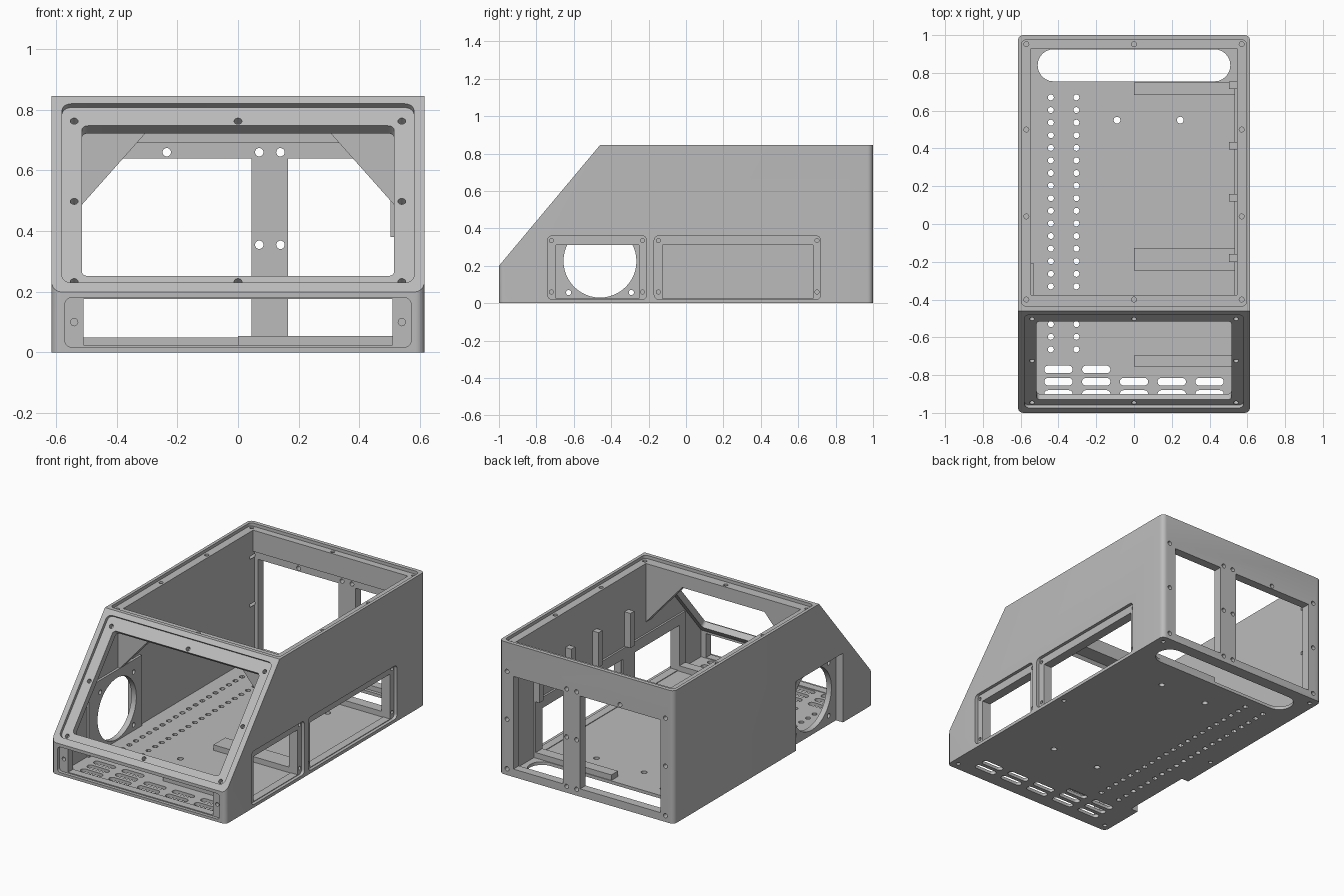
import bpy, bmesh, math
from mathutils import Matrix

if "Cube" in bpy.data.objects:
    bpy.data.objects.remove(bpy.data.objects["Cube"], do_unlink=True)

gray = bpy.data.materials.new("plain_gray")
gray.use_nodes = True
COLOR = (0.5, 0.5, 0.5, 1)
gray.diffuse_color = COLOR
gray.node_tree.nodes["Principled BSDF"].inputs["Base Color"].default_value = COLOR

# Working planes: local z is the direction of extrusion
PLAN = Matrix.Identity(4)
FRONT = Matrix.Rotation(math.radians(90), 4, 'X')                     # (x, z), depth = -y
SIDE = Matrix(((0, 0, 1, 0), (1, 0, 0, 0), (0, 1, 0, 0), (0, 0, 0, 1)))  # (y, z), depth = x
SLOPE = Matrix.Translation((0, -0.73, 0.5225)) @ Matrix.Rotation(math.atan2(0.645, 0.54), 4, 'X')


def rect(x0, x1, y0, y1, r=0.0, seg=6):
    """Rectangle outline with optional rounded corners."""
    if r == 0:
        return [(x0, y0), (x1, y0), (x1, y1), (x0, y1)]
    pts = []
    corners = [(x1 - r, y1 - r), (x0 + r, y1 - r), (x0 + r, y0 + r), (x1 - r, y0 + r)]
    for q, (cx, cy) in enumerate(corners):
        for i in range(seg + 1):
            a = math.pi / 2 * (q + i / seg)
            pts.append((cx + r * math.cos(a), cy + r * math.sin(a)))
    return pts


def disc(x, y, r, n=16):
    return [(x + r * math.cos(math.tau * i / n), y + r * math.sin(math.tau * i / n)) for i in range(n)]


def prisms(name, items):
    """One object made of extruded outlines: (outline, start, end, plane)."""
    bm = bmesh.new()
    for pts, a, b, plane in items:
        low = [bm.verts.new(plane @ Matrix.Translation((x, y, a)).translation) for x, y in pts]
        high = [bm.verts.new(plane @ Matrix.Translation((x, y, b)).translation) for x, y in pts]
        bm.faces.new(low[::-1])
        bm.faces.new(high)
        n = len(pts)
        for i in range(n):
            j = (i + 1) % n
            bm.faces.new((low[i], low[j], high[j], high[i]))
    bmesh.ops.recalc_face_normals(bm, faces=bm.faces[:])
    mesh = bpy.data.meshes.new(name)
    bm.to_mesh(mesh)
    bm.free()
    mesh.materials.append(gray)
    obj = bpy.data.objects.new(name, mesh)
    bpy.context.scene.collection.objects.link(obj)
    return obj


def activate(obj):
    bpy.ops.object.select_all(action='DESELECT')
    obj.select_set(True)
    bpy.context.view_layer.objects.active = obj


def cut(obj, items):
    cutter = prisms("cutter", items)
    cutter.hide_render = True
    mod = obj.modifiers.new("cut", 'BOOLEAN')
    mod.operation = 'DIFFERENCE'
    mod.solver = 'EXACT'
    mod.object = cutter
    activate(obj)
    bpy.ops.object.modifier_apply(modifier=mod.name)
    bpy.data.objects.remove(cutter, do_unlink=True)


def smooth(obj):
    activate(obj)
    bpy.ops.object.shade_smooth_by_angle(angle=math.radians(30))


# Case body: rounded block with the front corner sliced off, then hollowed
case = prisms("case", [(rect(-0.615, 0.615, -1, 1, 0.03), 0, 0.845, PLAN)])
cut(case, [([(-1.1, 0.0806), (-0.36, 0.9644), (-1.1, 0.9644)], -1, 1, SIDE)])
cavity = [(-0.93, 0.02), (0.945, 0.02), (0.945, 0.69), (0.93, 0.69), (0.93, 0.95),
          (-0.375, 0.95), (-0.375, 0.74), (-0.47, 0.74), (-0.93, 0.19)]
cut(case, [(cavity, -0.545, 0.545, SIDE)])

# Shallow seats for the lids and side covers
cut(case, [
    (rect(-0.595, 0.595, -0.435, 0.975, 0.025), 0.825, 0.95, PLAN),
    (rect(-0.58, 0.58, -0.381, 0.388, 0.03), -0.02, 0.1, SLOPE),
    (rect(-0.57, 0.57, 0.018, 0.18, 0.02), 0.98, 1.1, FRONT),
    (rect(-0.74, -0.21, 0.02, 0.36, 0.025), 0.595, 0.7, SIDE),
    (rect(-0.17, 0.72, 0.02, 0.36, 0.025), 0.595, 0.7, SIDE),
    (rect(-0.70, -0.23, -0.1, 0.44), -0.7, -0.54, SIDE),
])

# Openings through the walls
cut(case, [
    (rect(-0.515, 0.515, -0.336, 0.31, 0.02), -0.12, 0.1, SLOPE),
    (rect(-0.51, 0.51, 0.024, 0.176), 0.9, 1.1, FRONT),
    (rect(-0.52, 0.045, 0.05, 0.64), -1.1, -0.9, FRONT),
    (rect(0.165, 0.515, 0.05, 0.64), -1.1, -0.9, FRONT),
    (rect(-0.695, -0.25, 0.024, 0.31), 0.5, 0.7, SIDE),
    (rect(-0.125, 0.68, 0.024, 0.31), 0.5, 0.7, SIDE),
])

# Floor: long slot, vents, two rows of mounting holes
floor = [(rect(-0.51, 0.51, 0.755, 0.925, 0.084), -0.1, 0.1, PLAN)]
for y, columns in ((-0.77, 2), (-0.835, 5), (-0.9, 5)):
    for i in range(columns):
        x = -0.4 + 0.2 * i
        floor.append((rect(x - 0.075, x + 0.075, y - 0.02, y + 0.02, 0.0199), -0.1, 0.1, PLAN))
for x in (-0.44, -0.305):
    for i in range(21):
        floor.append((disc(x, 0.67 - 0.0667 * i, 0.016, 12), -0.1, 0.1, PLAN))
for x in (-0.09, 0.245):
    for y in (0.55, -0.45):
        floor.append((disc(x, y, 0.018), -0.1, 0.1, PLAN))
cut(case, floor)

# Screw holes around every seat
holes = []
for x in (-0.57, 0, 0.57):
    for y in (-0.4, 0.04, 0.5, 0.952):
        if x or y in (-0.4, 0.952):
            holes.append((disc(x, y, 0.013), 0.77, 0.9, PLAN))
for x in (-0.54, 0, 0.54):
    for v in (-0.36, -0.015, 0.33):
        if x or v != -0.015:
            holes.append((disc(x, v, 0.013), -0.05, 0.1, SLOPE))
for x in (-0.57, 0.57):
    for y in (-0.95, 0.03, 0.95):
        holes.append((disc(x, y, 0.013), -0.1, 0.012, PLAN))
for x in (-0.54, 0.54):
    holes.append((disc(x, 0.1, 0.012), 0.945, 1.1, FRONT))
for x in (-0.555, 0.07, 0.14, 0.56):
    for z in (0.04, 0.355, 0.66):
        holes.append((disc(x, z, 0.014), -1.1, -0.9, FRONT))
holes.append((disc(-0.235, 0.66, 0.014), -1.1, -0.9, FRONT))
for y in (-0.72, -0.232, -0.148, 0.7):
    for z in (0.06, 0.335):
        holes.append((disc(y, z, 0.011), 0.56, 0.7, SIDE))
cut(case, holes)
smooth(case)

# Fan mount set into the side wall
fan = prisms("fan_mount", [(rect(-0.74, -0.21, 0.0, 0.47), -0.565, -0.53, SIDE)])
fan_cuts = [(disc(-0.46, 0.225, 0.195, 48), -0.7, -0.4, SIDE)]
for dy in (-0.168, 0.168):
    for dz in (-0.168, 0.168):
        fan_cuts.append((disc(-0.46 + dy, 0.225 + dz, 0.014), -0.7, -0.4, SIDE))
cut(fan, fan_cuts)
smooth(fan)

# Corner gussets under the front brow
for name, s in (("left_gusset", 1), ("right_gusset", -1)):
    prisms(name, [([(s * 0.55, 0.447), (s * 0.55, 0.76), (s * 0.272, 0.76)], 0.375, 0.43, FRONT)])

# Floor ribs with posts between the side openings, and the beam above them
for name, y0, y1 in (("front", -0.755, -0.695), ("middle", -0.247, -0.128), ("rear", 0.683, 0.75)):
    prisms(name + "_rib", [(rect(0, 0.55, y0, y1), 0.01, 0.055, PLAN)])
    prisms(name + "_post", [(rect(0.533, 0.55, y0, y1), 0.01, 0.38, PLAN)])
prisms("side_beam", [(rect(0.533, 0.55, -0.755, 0.75), 0.312, 0.38, PLAN)])

# Upright tabs above the beam
for i, y in enumerate((-0.18, 0.14, 0.415, 0.735)):
    prisms(f"upright_tab_{i + 1}", [(rect(0.503, 0.55, y - 0.02, y + 0.02), 0.38, 0.6, PLAN)])
